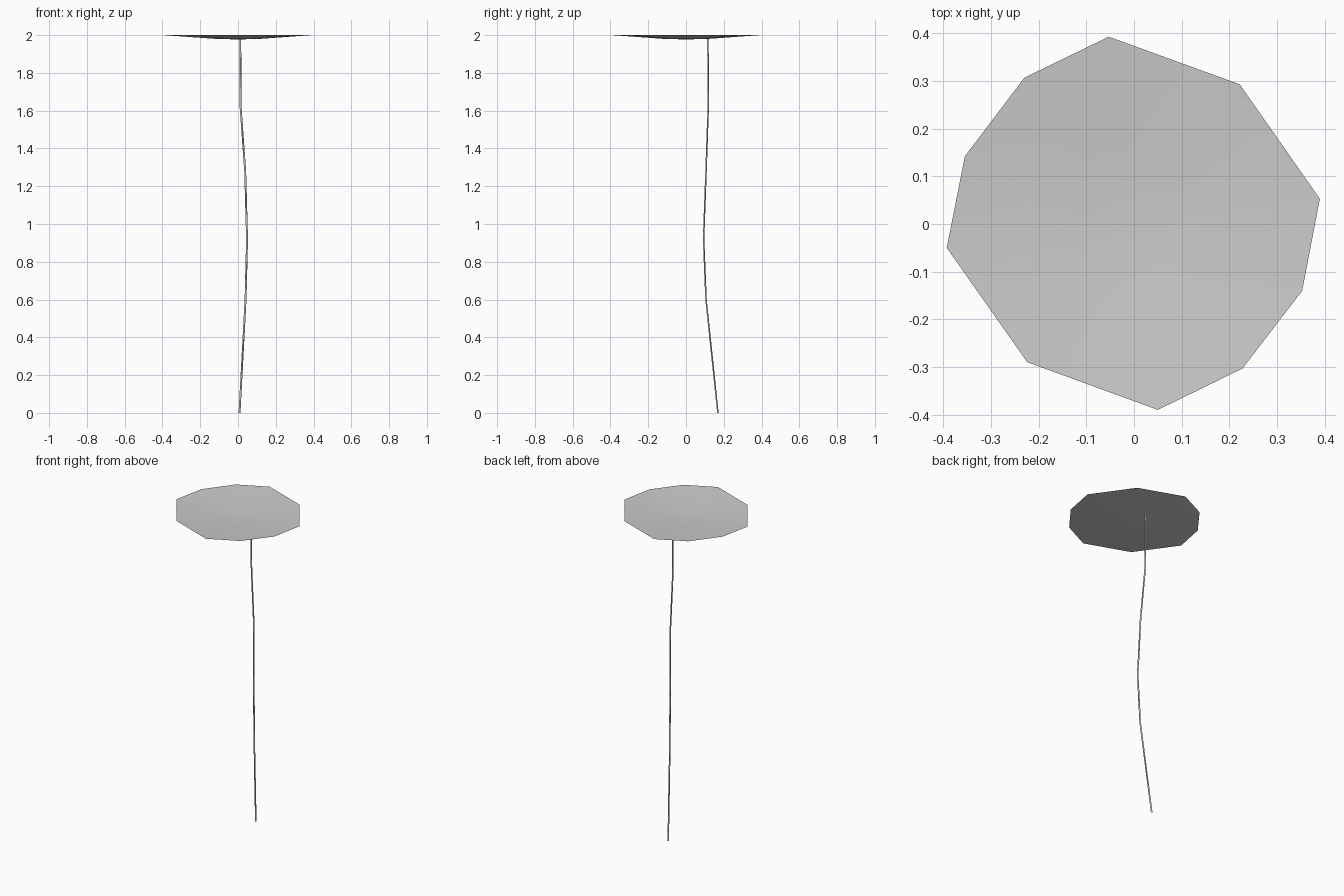
import bpy, bmesh
from mathutils import Vector

if "Cube" in bpy.data.objects:
    bpy.data.objects.remove(bpy.data.objects["Cube"])


def add_object(name, bm):
    mesh = bpy.data.meshes.new(name)
    bm.to_mesh(mesh)
    bm.free()
    obj = bpy.data.objects.new(name, mesh)
    bpy.context.collection.objects.link(obj)
    for p in mesh.polygons:
        p.use_smooth = True
    return obj


# Leaf pad: thin ten-sided dish, scaled copies of the rim down to a low centre
rim = [(0.39, 0.053), (0.222, 0.293), (-0.053, 0.393), (-0.23, 0.307), (-0.355, 0.142),
       (-0.393, -0.05), (-0.224, -0.29), (0.05, -0.39), (0.228, -0.303), (0.353, -0.14)]
bm = bmesh.new()
outer, inner = [[bm.verts.new((x * s, y * s, z)) for x, y in rim]
                for s, z in ((1.0, 2.0), (0.3, 1.98))]
centre = bm.verts.new((0, 0, 1.977))
for i in range(len(rim)):
    j = (i + 1) % len(rim)
    bm.faces.new((outer[i], outer[j], inner[j], inner[i]))
    bm.faces.new((inner[i], inner[j], centre))
add_object("leaf_pad", bm)

# Stem: thin three-sided tube along a gently bent path
path = [(0.008, 0.168, 0.0), (0.04, 0.105, 0.6), (0.048, 0.092, 0.92),
        (0.038, 0.105, 1.28), (0.013, 0.117, 1.63), (0.012, 0.115, 1.98)]
section = [(0.005, -0.003), (0.0, 0.005), (-0.005, -0.003)]
bm = bmesh.new()
rings = [[bm.verts.new(Vector(p) + Vector((x, y, 0))) for x, y in section] for p in path]
for a, b in zip(rings, rings[1:]):
    for i in range(3):
        j = (i + 1) % 3
        bm.faces.new((a[i], a[j], b[j], b[i]))
add_object("stem", bm)
